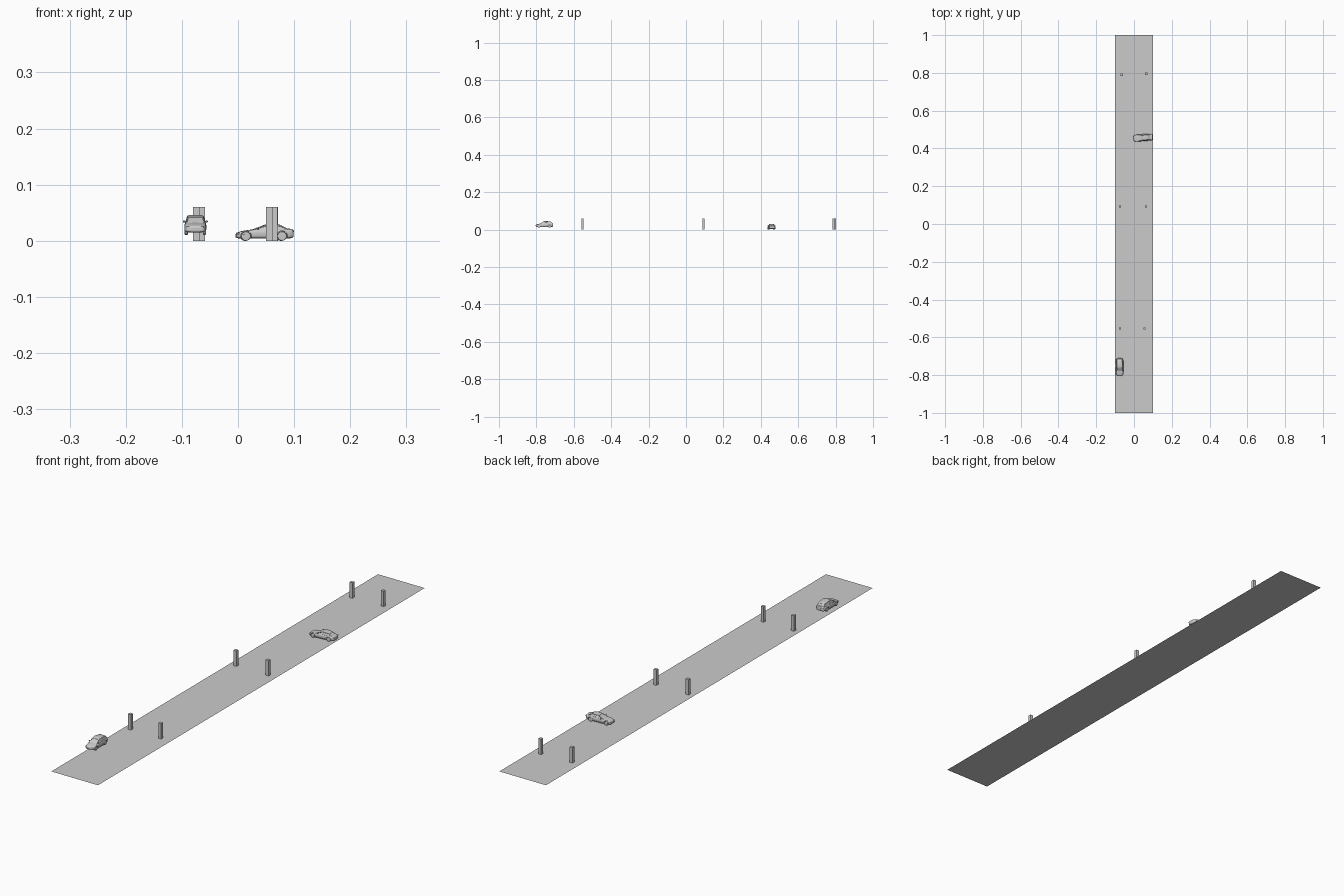
import bpy, bmesh
from math import pi, radians
from mathutils import Matrix

if "Cube" in bpy.data.objects:
    bpy.data.objects.remove(bpy.data.objects["Cube"])


def mesh_object(name, bm):
    bmesh.ops.recalc_face_normals(bm, faces=bm.faces)
    me = bpy.data.meshes.new(name)
    bm.to_mesh(me)
    bm.free()
    ob = bpy.data.objects.new(name, me)
    bpy.context.collection.objects.link(ob)
    return ob


def finish(ob, angle=35):
    """Apply the modifiers and smooth all but the sharp edges."""
    bpy.ops.object.select_all(action='DESELECT')
    ob.select_set(True)
    bpy.context.view_layer.objects.active = ob
    bpy.ops.object.convert(target='MESH')
    bpy.ops.object.shade_smooth_by_angle(angle=radians(angle))
    return ob


def bevel(ob, width, segments=2):
    mod = ob.modifiers.new("bevel", 'BEVEL')
    mod.width, mod.segments = width, segments
    return ob


def box(name, loc, size, round_edge=0.0):
    bm = bmesh.new()
    bmesh.ops.create_cube(bm, size=1)
    bmesh.ops.scale(bm, vec=size, verts=bm.verts)
    ob = mesh_object(name, bm)
    ob.location = loc
    return finish(bevel(ob, round_edge)) if round_edge else ob


def cylinder(name, loc, radius, depth, sides=24):
    """Cylinder lying along x."""
    bm = bmesh.new()
    bmesh.ops.create_cone(bm, cap_ends=True, segments=sides, radius1=radius,
                          radius2=radius, depth=depth,
                          matrix=Matrix.Rotation(pi / 2, 4, 'Y'))
    ob = mesh_object(name, bm)
    ob.location = loc
    return ob


def body(name, stations):
    """Loft of cross-sections (y, half width, bottom, top), nose to tail."""
    section = [(0, 0), (.85, 0), (.98, .22), (1, .6), (.95, .9), (.62, 1), (0, 1)]
    bm = bmesh.new()
    rings = []
    for y, w, zb, zt in stations:
        half = [(x * w, y, zb + z * (zt - zb)) for x, z in section]
        other = [(-x, y, z) for x, y, z in half[-2:0:-1]]
        rings.append([bm.verts.new(p) for p in half + other])
    n = len(rings[0])
    for a, b in zip(rings, rings[1:]):
        for i in range(n):
            j = (i + 1) % n
            bm.faces.new((a[i], a[j], b[j], b[i]))
    bm.faces.new(rings[0])
    bm.faces.new(rings[-1])
    ob = mesh_object(name, bm)
    ob.modifiers.new("smooth", 'SUBSURF').levels = 2
    return ob


def cabin(name, base, edge, crown):
    """Three outlines (half width, ys, zs) at front, middle and rear pillars."""
    bm = bmesh.new()
    loops = []
    for w, ys, zs in (base, edge, crown):
        right = [(w * k, y, z) for k, y, z in zip((.92, 1, .88), ys, zs)]
        left = [(-x, y, z) for x, y, z in reversed(right)]
        loops.append([bm.verts.new(p) for p in right + left])
    windows = []
    for k, (a, b) in enumerate(zip(loops, loops[1:])):
        for i in range(6):
            j = (i + 1) % 6
            f = bm.faces.new((a[i], a[j], b[j], b[i]))
            if k == 0:
                windows.append(f)
    c = loops[-1]
    bm.faces.new((c[0], c[1], c[4], c[5]))
    bm.faces.new((c[1], c[2], c[3], c[4]))
    bm.faces.new(loops[0])
    bmesh.ops.recalc_face_normals(bm, faces=bm.faces)
    bmesh.ops.inset_individual(bm, faces=windows, thickness=.022, depth=0)
    bmesh.ops.inset_individual(bm, faces=windows, thickness=.004, depth=-.006)
    return finish(mesh_object(name, bm), 32)


def car(label, spec, place):
    parts = []
    w, r, axles = spec["width"], spec["wheel"], spec["axles"]
    shell = body(label + "_body", spec["stations"])
    cutters = []
    for y in axles:
        for s in (-1, 1):
            # wheel arch
            cut = cylinder("arch_cutter", (s * w, y, r), r * 1.16, .16)
            cut.hide_render = True
            mod = shell.modifiers.new("arch", 'BOOLEAN')
            mod.object, mod.operation = cut, 'DIFFERENCE'
            cutters.append(cut)
            # tyre and hub
            tyre = cylinder(label + "_tyre", (s * (w - .035), y, r), r, .06)
            parts.append(finish(bevel(tyre, .01)))
            parts.append(finish(cylinder(label + "_hub", (s * (w - .007), y, r), r * .6, .01, 10)))
    bpy.context.view_layer.update()
    parts.append(finish(shell))
    for cut in cutters:
        bpy.data.objects.remove(cut)
    parts.append(cabin(label + "_cabin", *spec["cabin"]))
    zn, zt, zbelt = spec["lamp_z"], spec["tail_z"], spec["belt"]
    for s in (-1, 1):
        parts += [
            box(label + "_headlight", (s * w * .62, -.468, zn), (.08, .04, .03), .008),
            box(label + "_fog_light", (s * w * .5, -.485, zn - .055), (.035, .03, .02), .006),
            box(label + "_tail_light", (s * w * .62, .475, zt), (.08, .04, .035), .008),
            box(label + "_mirror", (s * (w + .004), spec["mirror_y"], zbelt + .025), (.05, .03, .032), .008),
            box(label + "_door_handle", (s * (w - .006), .12, zbelt - .045), (.012, .05, .012), .003),
            box(label + "_side_skirt", (s * (w - .03), sum(axles) / 2, .05),
                (.04, axles[1] - axles[0] - 2.5 * r, .025), .006),
        ]
    parts += [
        box(label + "_grille", (0, -.488, zn - .02), (w * .7, .025, .022), .005),
        box(label + "_rear_plate", (0, .494, zt - .06), (.1, .014, .03), .004),
    ]
    # move the finished car to its spot on the road
    bpy.context.view_layer.update()
    for p in parts:
        p.matrix_world = place @ p.matrix_world


# road
bm = bmesh.new()
bm.faces.new([bm.verts.new(p) for p in ((-.1, -1, 0), (.1, -1, 0), (.1, 1, 0), (-.1, 1, 0))])
mesh_object("road", bm)

# posts
for x, y in ((-.074, -.553), (.056, -.553), (-.074, .093), (.064, .093), (-.065, .79), (.065, .796)):
    box("post", (x, y, .03), (.012, .012, .06))

# tall hatchback, nose to the front
hatch = dict(
    width=.21, wheel=.085, axles=(-.31, .30), lamp_z=.15, tail_z=.2, belt=.23, mirror_y=-.17,
    stations=[(-.5, .13, .07, .15), (-.48, .18, .05, .175), (-.4, .208, .045, .2),
              (-.25, .214, .045, .235), (0, .215, .045, .25), (.25, .215, .045, .25),
              (.42, .208, .045, .25), (.485, .185, .05, .245), (.5, .15, .07, .22)],
    cabin=((.2, (-.27, .08, .48), (.215, .22, .22)),
           (.158, (-.05, .1, .39), (.35, .362, .335)),
           (.12, (-.01, .1, .35), (.365, .378, .352))))
car("hatchback", hatch, Matrix.Translation((-.076, -.757, .0107)) @ Matrix.Scale(.093, 4))

# low coupe, turned across the road
coupe = dict(
    width=.178, wheel=.08, axles=(-.335, .29), lamp_z=.125, tail_z=.165, belt=.185, mirror_y=-.13,
    stations=[(-.5, .1, .06, .115), (-.48, .145, .045, .145), (-.4, .175, .04, .17),
              (-.22, .18, .04, .2), (0, .18, .04, .205), (.25, .182, .04, .21),
              (.42, .175, .04, .212), (.485, .15, .05, .205), (.5, .12, .07, .18)],
    cabin=((.168, (-.25, .12, .43), (.18, .185, .185)),
           (.125, (.0, .13, .28), (.276, .288, .27)),
           (.095, (.035, .13, .25), (.288, .3, .282))))
car("coupe", coupe, Matrix.Translation((.0475, .457, 0)) @ Matrix.Rotation(radians(-86), 4, 'Z')
    @ Matrix.Scale(.103, 4))
